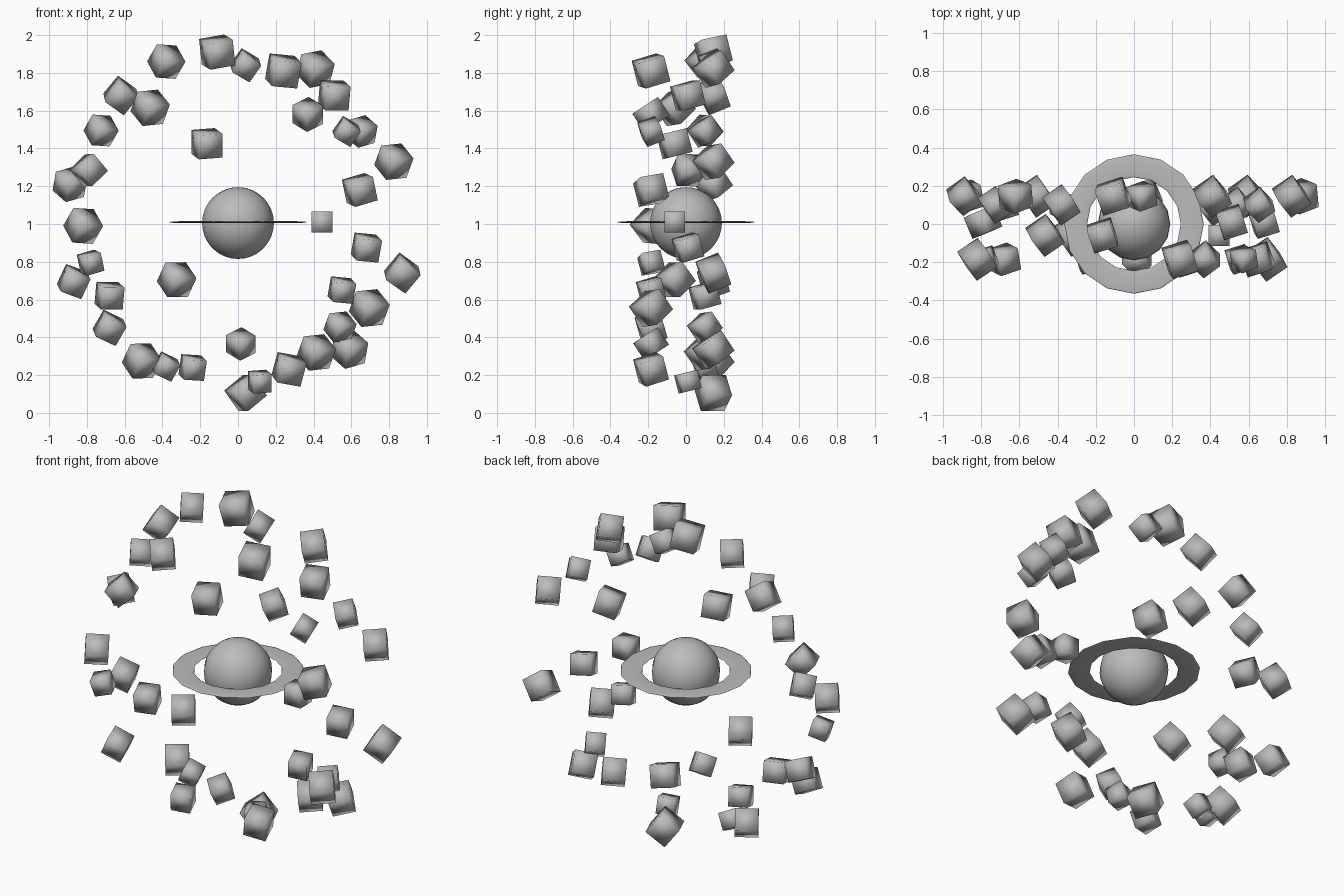
import bpy
from math import radians
from mathutils import Euler, Matrix

default_cube = bpy.data.objects.get("Cube")
if default_cube:
    bpy.data.objects.remove(default_cube, do_unlink=True)

# Single stone colour shared by every part
grey = bpy.data.materials.new("stone_grey")
grey.use_nodes = True
colour = (0.5, 0.5, 0.5, 1)
grey.diffuse_color = colour
grey.node_tree.nodes["Principled BSDF"].inputs["Base Color"].default_value = colour


def finish(name):
    """Name the active primitive, give it the stone colour and smooth it."""
    part = bpy.context.object
    part.name = name
    part.data.materials.append(grey)
    bpy.ops.object.shade_smooth()
    return part


# Planet
bpy.ops.mesh.primitive_uv_sphere_add(segments=16, ring_count=16, radius=0.19,
                                     location=(0, 0, 1.005))
finish("planet")

# Flattened ring around the planet
bpy.ops.mesh.primitive_torus_add(major_segments=16, minor_segments=12,
                                 major_radius=0.305, minor_radius=0.06,
                                 location=(0, 0, 1.01))
finish("planet_ring").scale.z = 0.08

# How each rock leans before it is rolled in the front plane: (tilt, turn)
FLAT, LEAN, CORNER = (0, 0), (14, 18), (33, 42)


def rock(x, y, z, size, roll, pose):
    """One smooth-shaded tumbling cube."""
    tilt, turn = (radians(a) for a in pose)
    spin = (Matrix.Rotation(radians(roll), 3, "Y") @ Matrix.Rotation(tilt, 3, "X")
            @ Matrix.Rotation(turn, 3, "Z"))
    bpy.ops.mesh.primitive_cube_add(size=size, location=(x, y, z),
                                    rotation=spin.to_euler())
    finish("rock")


# Rocks by depth layer: x, z, size, roll, pose
rear = [
    (-.11, 1.91, .14, -6, LEAN), (.04, 1.84, .11, 35, LEAN),
    (.41, 1.82, .13, 15, CORNER), (-.62, 1.68, .125, 40, LEAN),
    (-.87, .695, .12, 25, LEAN), (-.89, 1.21, .12, 10, CORNER),
    (.825, 1.33, .13, 20, CORNER), (.87, .74, .13, 40, LEAN),
    (-.51, .275, .13, 25, CORNER), (.59, .335, .13, 10, CORNER),
    (.04, .105, .135, -35, LEAN),
]
rear_inner = [
    (-.38, 1.86, .125, 30, CORNER), (-.725, 1.495, .115, 30, CORNER),
    (-.68, .62, .12, 5, LEAN), (-.38, .245, .1, 30, LEAN),
    (.54, .455, .11, 20, CORNER), (.655, 1.49, .11, 10, CORNER),
    (.415, .32, .13, 20, CORNER),
]
middle = [
    (-.79, 1.285, .12, -40, LEAN), (.51, 1.68, .13, 5, LEAN),
    (.68, .875, .12, 10, LEAN), (.115, .165, .1, 0, LEAN),
]
front_inner = [
    (-.465, 1.615, .13, 20, CORNER), (-.165, 1.425, .13, 0, LEAN),
    (.445, 1.01, .11, 0, FLAT), (-.325, .705, .13, 25, CORNER),
]
front = [
    (.24, 1.81, .14, 10, LEAN), (.37, 1.58, .115, 0, CORNER),
    (.575, 1.49, .1, 35, LEAN), (.645, 1.18, .13, -12, LEAN),
    (.55, .65, .11, 10, LEAN), (.695, .555, .135, 20, CORNER),
    (.015, .365, .11, 0, CORNER), (-.24, .24, .11, 8, LEAN),
    (.27, .23, .13, 15, LEAN), (-.78, .795, .1, -12, LEAN),
    (-.82, .99, .13, 30, CORNER), (-.68, .45, .12, 30, LEAN),
]

for depth, rocks in ((.145, rear), (.1, rear_inner), (.01, middle),
                     (-.06, front_inner), (-.185, front)):
    for x, z, size, roll, pose in rocks:
        rock(x, depth, z, size, roll, pose)
